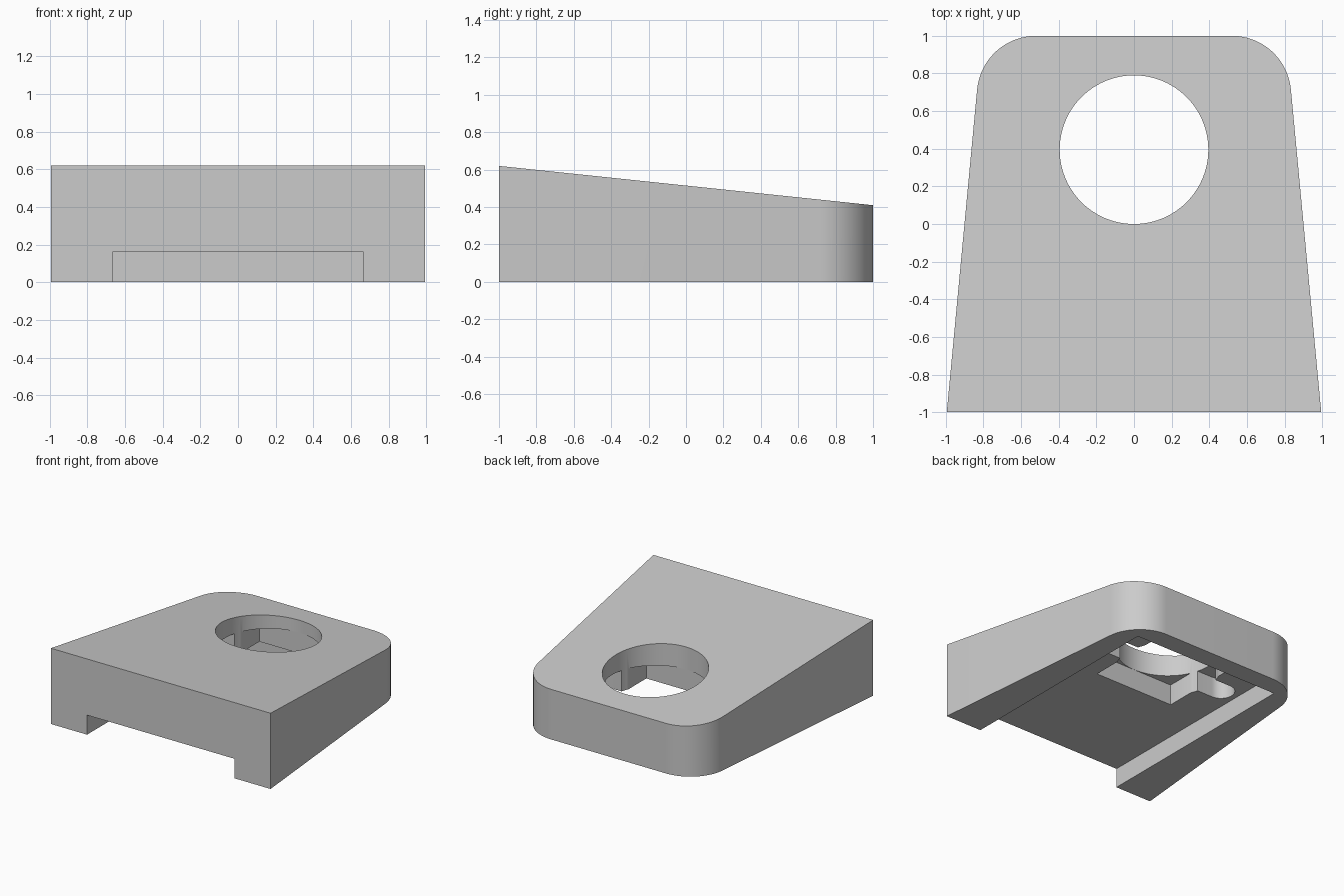
import bpy, bmesh, math

if "Cube" in bpy.data.objects:
    bpy.data.objects.remove(bpy.data.objects["Cube"], do_unlink=True)

HOLE_Y, HOLE_R = 0.395, 0.395
CHANNEL_TOP, POCKET_TOP = 0.16, 0.33


def arc(cx, cy, r, start, end, steps):
    """Points on an arc, angles in degrees."""
    angles = [math.radians(start + (end - start) * i / steps) for i in range(steps + 1)]
    return [(cx + r * math.cos(a), cy + r * math.sin(a)) for a in angles]


def rect(x, y0, y1):
    return [(-x, y0), (x, y0), (x, y1), (-x, y1)]


def prism(name, outline, z0, z1):
    """Extrude a flat outline; z1 is a function of y, or a height."""
    top = z1 if callable(z1) else (lambda y: z1)
    bm = bmesh.new()
    low = [bm.verts.new((x, y, z0)) for x, y in outline]
    high = [bm.verts.new((x, y, top(y))) for x, y in outline]
    bm.faces.new(low[::-1])
    bm.faces.new(high)
    n = len(outline)
    for i in range(n):
        j = (i + 1) % n
        bm.faces.new((low[i], low[j], high[j], high[i]))
    bmesh.ops.recalc_face_normals(bm, faces=bm.faces)
    mesh = bpy.data.meshes.new(name)
    bm.to_mesh(mesh)
    bm.free()
    obj = bpy.data.objects.new(name, mesh)
    bpy.context.collection.objects.link(obj)
    return obj


# Tapered, sloping body with two rounded back corners
FRONT_X, BACK_X, CORNER_R = 0.995, 0.807, 0.315
lean = math.atan2(FRONT_X - BACK_X, 2)
cy = 1 - CORNER_R
side_x = FRONT_X - (cy + 1) * math.tan(lean)
cx = side_x - CORNER_R / math.cos(lean)
corner = arc(cx, cy, CORNER_R, math.degrees(lean), 90, 24)
right_half = [(FRONT_X, -1)] + corner
outline = right_half + [(-x, y) for x, y in reversed(right_half)]
body = prism("wedge_body", outline, 0, lambda y: 0.515 - 0.105 * y)

# Cutters: underside channel, square pocket, round-ended cross slot, round hole
slot_r, slot_x = 0.105, 0.52
slot = (arc(slot_x, HOLE_Y, slot_r, -90, 90, 24)
        + arc(-slot_x, HOLE_Y, slot_r, 90, 270, 24))
cutters = [
    prism("channel_cutter", rect(0.667, -1.2, 0.84), -0.2, CHANNEL_TOP),
    prism("pocket_cutter", rect(0.36, -0.001, 0.791), -0.1, POCKET_TOP),
    prism("slot_cutter", slot, -0.15, POCKET_TOP),
    prism("hole_cutter", arc(0, HOLE_Y, HOLE_R, 0, 360, 96)[:-1], -0.25, 1),
]

bpy.ops.object.select_all(action="DESELECT")
bpy.context.view_layer.objects.active = body
body.select_set(True)
for cutter in cutters:
    cutter.hide_render = True
    mod = body.modifiers.new(cutter.name, "BOOLEAN")
    mod.operation = "DIFFERENCE"
    mod.solver = "EXACT"
    mod.object = cutter
    bpy.ops.object.modifier_apply(modifier=mod.name)
    bpy.data.objects.remove(cutter, do_unlink=True)

# Plain grey material
grey = bpy.data.materials.new("plain_grey")
grey.use_nodes = True
color = (0.6, 0.6, 0.6, 1)
grey.diffuse_color = color
grey.node_tree.nodes["Principled BSDF"].inputs["Base Color"].default_value = color
body.data.materials.clear()
body.data.materials.append(grey)

bpy.ops.object.shade_smooth_by_angle(angle=math.radians(30))
